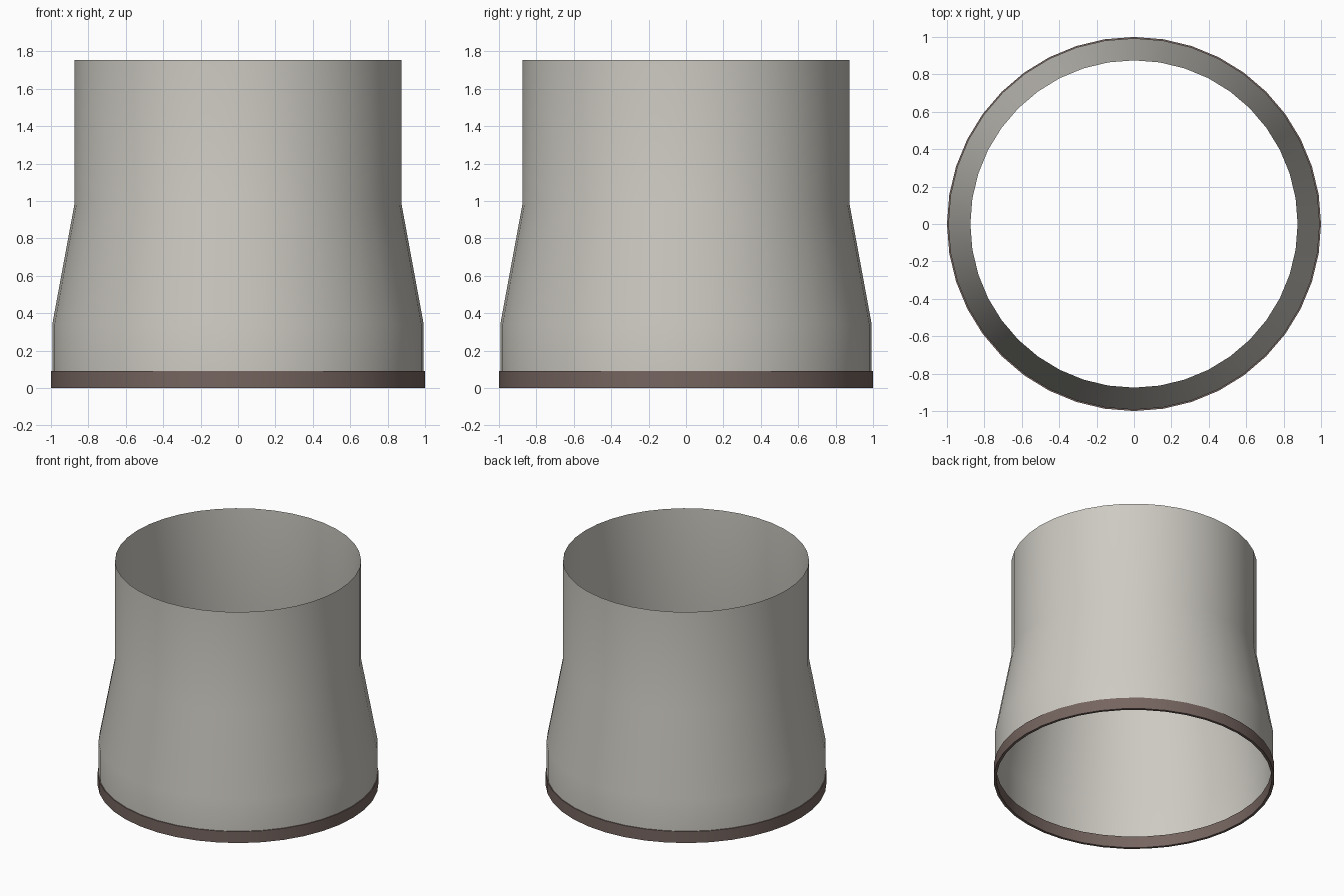
import bpy, bmesh
from math import cos, sin, tau, radians

SIDES = 40

cube = bpy.data.objects.get("Cube")
if cube:
    bpy.data.objects.remove(cube, do_unlink=True)


def material(name, rgb):
    mat = bpy.data.materials.new(name)
    mat.use_nodes = True
    mat.diffuse_color = (*rgb, 1)
    bsdf = mat.node_tree.nodes["Principled BSDF"]
    bsdf.inputs["Base Color"].default_value = (*rgb, 1)
    bsdf.inputs["Roughness"].default_value = 0.8
    return mat


def lathe(name, profile, mat, closed=False):
    """Spin a (radius, height) profile around z."""
    bm = bmesh.new()
    rings = [[bm.verts.new((r * cos(tau * i / SIDES), r * sin(tau * i / SIDES), z))
              for i in range(SIDES)] for r, z in profile]
    pairs = list(zip(rings, rings[1:]))
    if closed:
        pairs.append((rings[-1], rings[0]))
    for low, high in pairs:
        for i in range(SIDES):
            j = (i + 1) % SIDES
            bm.faces.new((low[i], low[j], high[j], high[i]))
    mesh = bpy.data.meshes.new(name)
    bm.to_mesh(mesh)
    bm.free()
    mesh.materials.append(mat)
    obj = bpy.data.objects.new(name, mesh)
    bpy.context.collection.objects.link(obj)
    bpy.ops.object.select_all(action="DESELECT")
    obj.select_set(True)
    bpy.context.view_layer.objects.active = obj
    bpy.ops.object.shade_smooth_by_angle(angle=radians(40))
    return obj


grey = material("warm grey", (0.61, 0.59, 0.54))
brown = material("dark brown", (0.18, 0.13, 0.115))

# Open sleeve: straight foot, tapered shoulder, straight neck
lathe("sleeve", [(0.993, 0.07), (0.993, 0.34), (0.875, 0.98), (0.875, 1.755)], grey)

# Thin band around the foot
lathe("base_band", [(0.98, 0), (1, 0), (1, 0.09), (0.98, 0.09)], brown, closed=True)
